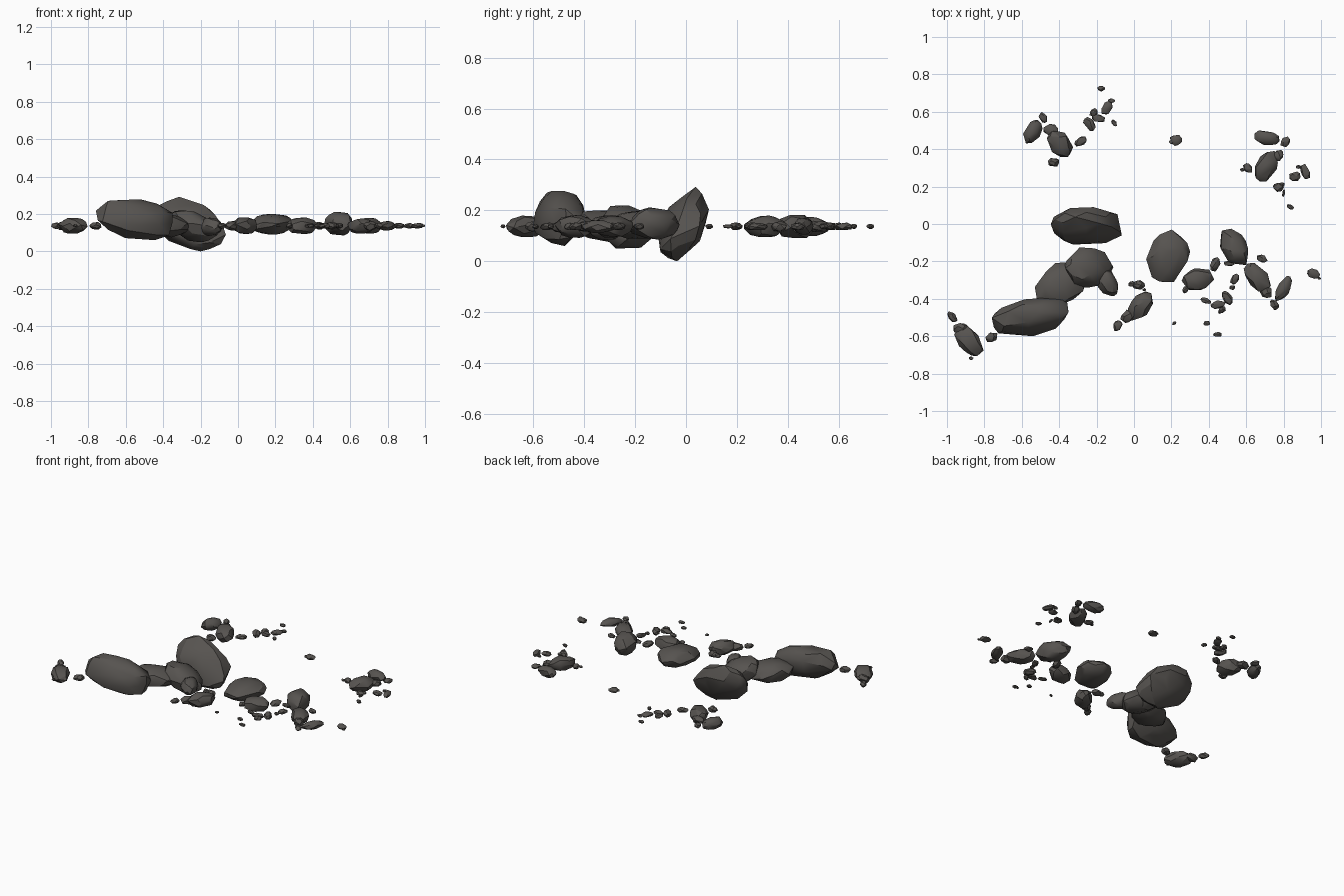
import bpy, bmesh, math, random
from mathutils import Vector, Euler

random.seed(11)
MID = 0.137  # height all rocks float at

stone = bpy.data.materials.new("dark grey stone")
stone.diffuse_color = (0.094, 0.087, 0.080, 1)


def hull_points(count):
    """Jittered points on a sphere, slightly squared off."""
    pts = []
    for i in range(count):
        z = 1 - 2 * (i + 0.5) / count
        a = i * 2.39996 + random.uniform(-0.3, 0.3)
        r = math.sqrt(1 - z * z)
        p = Vector((r * math.cos(a), r * math.sin(a), z))
        p *= random.uniform(0.9, 1.06)
        p.z = max(-0.88, min(0.92, p.z))
        pts.append(p)
    return pts


def fit(pts, lo, hi):
    """Stretch points to fill the box lo..hi."""
    a = [min(p[k] for p in pts) for k in range(3)]
    b = [max(p[k] for p in pts) for k in range(3)]
    return [Vector([lo[k] + (p[k] - a[k]) / (b[k] - a[k]) * (hi[k] - lo[k])
                    for k in range(3)]) for p in pts]


def make_rock(name, pts):
    bm = bmesh.new()
    for p in pts:
        bm.verts.new(p)
    res = bmesh.ops.convex_hull(bm, input=bm.verts)
    loose = [v for v in bm.verts if not v.link_faces]
    bmesh.ops.delete(bm, geom=loose, context='VERTS')
    bmesh.ops.recalc_face_normals(bm, faces=bm.faces)
    me = bpy.data.meshes.new(name)
    bm.to_mesh(me)
    bm.free()
    me.materials.append(stone)
    ob = bpy.data.objects.new(name, me)
    bpy.context.collection.objects.link(ob)
    bpy.context.view_layer.objects.active = ob
    ob.select_set(True)
    bpy.ops.object.shade_smooth_by_angle(angle=math.radians(28))
    ob.select_set(False)


def boulder(name, size, tilt, lo, hi):
    """Large rock: rough proportions, tilt in degrees, then final bounds."""
    rot = Euler([math.radians(t) for t in tilt])
    pts = []
    for p in hull_points(44):
        q = Vector((p.x * size[0], p.y * size[1], p.z * size[2]))
        q.rotate(rot)
        pts.append(q)
    make_rock(name, fit(pts, lo, hi))


def scatter(name, rows):
    """Small rocks: x, y, length, width, turn in degrees, height."""
    for i, (x, y, l, w, turn, h) in enumerate(rows):
        half = Vector((l / 2, w / 2, h / 2))
        pts = fit(hull_points(30 if l > 0.1 else 20), -half, half)
        rot = Euler((0, 0, math.radians(turn)))
        for p in pts:
            p.rotate(rot)
            p += Vector((x, y, MID))
        make_rock(f"{name}_{i + 1}", pts)


# Large boulders
boulder("leaning_boulder", (.2, .075, .14), (-25, 28, -6), (-.445, -.11, 0), (-.065, .09, .292))
boulder("long_boulder", (.21, .09, .11), (-28, 8, 9), (-.76, -.60, .06), (-.35, -.395, .277))
boulder("middle_boulder", (.15, .1, .06), (-8, 5, 20), (-.53, -.435, .075), (-.25, -.205, .2))
boulder("inner_boulder", (.13, .1, .07), (-10, 18, 0), (-.37, -.34, .05), (-.11, -.125, .22))
boulder("side_boulder", (.08, .05, .045), (0, 0, -65), (-.205, -.385, .085), (-.085, -.23, .18))
boulder("wide_boulder", (.15, .11, .055), (0, 0, 70), (.065, -.31, .09), (.30, -.03, .2))
boulder("right_boulder", (.1, .065, .06), (-6, 0, -62), (.46, -.22, .085), (.61, -.025, .212))

# Far left and front cluster
scatter("left_rock", [
    (-.88, -.63, .17, .115, -50, .085), (-.925, -.56, .08, .06, 0, .05),
    (-.972, -.495, .068, .04, -50, .035), (-.76, -.605, .07, .05, 30, .04),
    (-.87, -.718, .025, .02, 0, .015), (.035, -.44, .18, .11, 50, .09),
    (-.03, -.49, .09, .06, 40, .05), (-.09, -.545, .06, .045, 60, .03),
    (.025, -.325, .07, .05, 0, .04), (-.01, -.32, .04, .03, 0, .03),
    (.055, -.35, .02, .015, 0, .015)])

# Right cluster
scatter("right_rock", [
    (.34, -.295, .17, .12, 15, .09), (.435, -.215, .08, .05, 70, .04),
    (.275, -.35, .045, .03, 60, .03), (.51, -.21, .06, .03, 0, .025),
    (.685, -.185, .06, .04, -20, .025), (.54, -.295, .06, .04, 60, .03),
    (.66, -.285, .18, .11, -50, .08), (.705, -.36, .085, .065, -50, .05),
    (.75, -.43, .06, .04, -50, .03), (.80, -.348, .15, .07, 60, .05),
    (.50, -.395, .08, .05, -60, .04), (.45, -.43, .08, .045, 10, .03),
    (.47, -.46, .05, .03, 40, .03), (.385, -.41, .06, .03, -20, .02),
    (.525, -.34, .03, .025, 0, .02), (.445, -.59, .045, .025, 0, .02),
    (.39, -.53, .035, .025, 0, .02), (.215, -.53, .025, .018, 30, .015),
    (.96, -.265, .07, .05, -20, .03), (.99, -.29, .02, .015, 0, .015)])

# Back left cluster
scatter("back_left_rock", [
    (-.54, .49, .14, .085, 60, .075), (-.485, .57, .06, .04, -60, .03),
    (-.445, .505, .08, .06, 0, .045), (-.40, .43, .17, .115, -55, .09),
    (-.43, .33, .06, .045, 0, .04), (-.285, .44, .07, .045, 30, .03),
    (-.235, .535, .08, .05, -50, .04), (-.19, .565, .07, .04, -10, .03),
    (-.215, .595, .05, .04, 50, .03), (-.145, .62, .08, .05, 60, .03),
    (-.12, .66, .04, .025, 0, .02), (-.175, .724, .04, .03, 0, .02),
    (-.105, .54, .04, .025, -50, .02), (.225, .447, .065, .058, 0, .03),
    (.2, .438, .025, .02, 0, .015)])

# Back right cluster
scatter("back_right_rock", [
    (.71, .457, .14, .075, -10, .065), (.81, .44, .06, .045, 60, .03),
    (.77, .365, .07, .05, 50, .04), (.71, .31, .18, .11, 60, .085),
    (.61, .297, .06, .045, -50, .03), (.58, .29, .025, .02, 0, .015),
    (.77, .195, .055, .045, -30, .03), (.79, .21, .03, .025, 0, .02),
    (.80, .165, .04, .015, 80, .015), (.835, .092, .04, .025, -30, .02),
    (.86, .255, .06, .05, 0, .03), (.915, .28, .08, .045, -70, .03),
    (.88, .305, .03, .02, 0, .02)])
